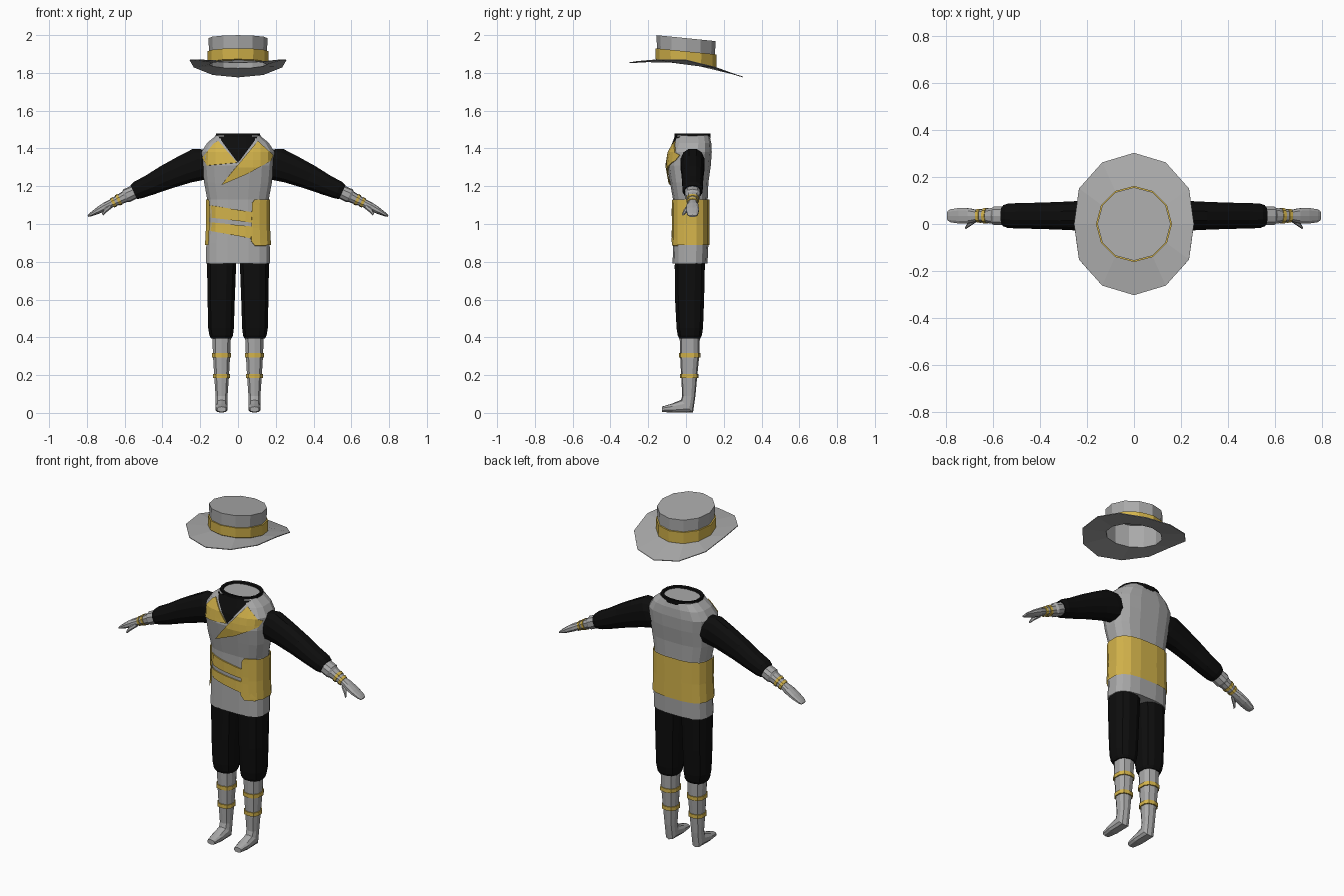
import bpy, bmesh, math
from mathutils import Vector
from mathutils.bvhtree import BVHTree

if "Cube" in bpy.data.objects:
    bpy.data.objects.remove(bpy.data.objects["Cube"])


def material(name, rgb):
    m = bpy.data.materials.new(name)
    m.diffuse_color = (*rgb, 1)
    m.use_nodes = True
    m.node_tree.nodes["Principled BSDF"].inputs["Base Color"].default_value = m.diffuse_color
    return m


GREY = material("grey cloth", (0.40, 0.40, 0.40))
GOLD = material("gold trim", (0.65, 0.45, 0.07))
BLACK = material("black cloth", (0.004, 0.004, 0.004))


def finish(name, bm, mat, mirror=False, normals=True):
    if normals:
        bmesh.ops.recalc_face_normals(bm, faces=bm.faces)
    me = bpy.data.meshes.new(name)
    bm.to_mesh(me)
    me.materials.append(mat)
    ob = bpy.data.objects.new(name, me)
    bpy.context.collection.objects.link(ob)
    if mirror:
        ob.modifiers.new("mirror", 'MIRROR')
    return ob


def loft(rings, n=12, power=2.0, start=True, end=True):
    """Skin a row of rings, each (centre, half axis u, half axis v)."""
    bm = bmesh.new()
    loops = []
    for c, u, v in rings:
        loop = []
        for i in range(n):
            a = 2 * math.pi * (i + 0.5) / n
            s, t = (math.copysign(abs(f) ** (2 / power), f) for f in (math.cos(a), math.sin(a)))
            loop.append(bm.verts.new(Vector(c) + Vector(u) * s + Vector(v) * t))
        loops.append(loop)
    for a, b in zip(loops, loops[1:]):
        for i in range(n):
            j = (i + 1) % n
            bm.faces.new((a[i], a[j], b[j], b[i]))
    if start:
        bm.faces.new(loops[0])
    if end:
        bm.faces.new(loops[-1])
    return bm


def flat(z, rx, front, back, x=0.0):
    return ((x, (front + back) / 2, z), (rx, 0, 0), (0, (back - front) / 2, 0))


def arm(x, z, thick, wide, y=0.035):
    return ((x, y, z), (0, wide, 0), (0.42 * thick, 0, 0.9 * thick))


# Vest
vest_bm = loft([flat(*r) for r in (
    (0.79, 0.172, -0.072, 0.115), (0.90, 0.170, -0.070, 0.120), (1.00, 0.163, -0.068, 0.116),
    (1.13, 0.165, -0.070, 0.116), (1.22, 0.182, -0.086, 0.120), (1.31, 0.190, -0.102, 0.133),
    (1.38, 0.197, -0.090, 0.138), (1.43, 0.165, -0.070, 0.135), (1.468, 0.118, -0.055, 0.125))],
    n=16, power=2.9)
bmesh.ops.recalc_face_normals(vest_bm, faces=vest_bm.faces)
surface = BVHTree.FromBMesh(vest_bm)
finish("vest", vest_bm, GREY)


def chest_plate(name, outline, mat, lift):
    """Flat outline in x and z, draped over the front of the vest."""
    bm = bmesh.new()
    bm.faces.new([bm.verts.new((x, 0, z)) for x, z in outline])
    for axis, first, count in (((1, 0, 0), -0.2, 11), ((0, 0, 1), 0.9, 16)):
        for i in range(count):
            bmesh.ops.bisect_plane(bm, geom=bm.verts[:] + bm.edges[:] + bm.faces[:],
                                   plane_co=Vector(axis) * (first + 0.04 * i), plane_no=axis)
    for v in bm.verts:
        hit = surface.ray_cast(Vector((v.co.x, -1, v.co.z)), Vector((0, 1, 0)))[0]
        v.co.y = (hit.y if hit else 0.0) - lift
    bm.normal_update()
    for f in bm.faces:
        if f.normal.y > 0:
            f.normal_flip()
    ob = finish(name, bm, mat, normals=False)
    mod = ob.modifiers.new("thickness", 'SOLIDIFY')
    mod.thickness, mod.offset = 0.007, -1


# Neck opening and lapels
chest_plate("shirt_front", [(-0.105, 1.464), (0.0, 1.325), (0.105, 1.464)], BLACK, 0.004)
chest_plate("left_lapel", [(-0.19, 1.35), (-0.165, 1.31), (-0.005, 1.325),
                           (-0.105, 1.44), (-0.13, 1.425)], GOLD, 0.007)
chest_plate("right_lapel", [(0.105, 1.44), (0.188, 1.365), (0.175, 1.335),
                            (0.05, 1.265), (-0.09, 1.205)], GOLD, 0.009)

# Sash strips across the belly
chest_plate("upper_sash", [(-0.155, 1.10), (-0.155, 1.035), (0.09, 1.005), (0.09, 1.06)], GOLD, 0.008)
chest_plate("lower_sash", [(-0.155, 1.01), (-0.155, 0.965), (0.09, 0.92), (0.09, 0.985)], GOLD, 0.008)

# Wide belt, open at the front
belt = loft([flat(z, rx, -0.078, 0.125) for z, rx in ((0.89, 0.177), (1.0, 0.171), (1.13, 0.173))],
            n=16, power=2.9, start=False, end=False)
bmesh.ops.delete(belt, context='FACES', geom=[
    f for f in belt.faces
    if f.calc_center_median().y < -0.03 and -0.15 < f.calc_center_median().x < 0.09])
finish("belt", belt, GOLD)
chest_plate("belt_end", [(0.07, 0.91), (0.09, 0.885), (0.15, 0.885), (0.15, 1.13),
                         (0.09, 1.13), (0.075, 1.11)], GOLD, 0.01)

# Collar with a sunken neck opening
finish("collar", loft([flat(1.452, 0.125, -0.062, 0.13), flat(1.478, 0.118, -0.062, 0.132),
                       flat(1.476, 0.105, -0.045, 0.115), flat(1.45, 0.095, -0.035, 0.105)],
                      n=16, power=2.3), BLACK)

# Sleeves
finish("sleeve", loft([arm(0.15, 1.325, 0.080, 0.064), arm(0.20, 1.318, 0.092, 0.066),
                       arm(0.28, 1.290, 0.080, 0.062), arm(0.38, 1.248, 0.068, 0.058),
                       arm(0.47, 1.205, 0.056, 0.056), arm(0.53, 1.180, 0.050, 0.054),
                       arm(0.552, 1.168, 0.042, 0.046)], power=2.3), BLACK, True)

# Gloves with thumb and wrist bands
finish("glove", loft([arm(0.53, 1.178, 0.036, 0.042), arm(0.59, 1.150, 0.038, 0.042),
                      arm(0.60, 1.144, 0.031, 0.035), arm(0.67, 1.109, 0.022, 0.025),
                      arm(0.70, 1.094, 0.022, 0.033), arm(0.74, 1.072, 0.018, 0.035),
                      arm(0.78, 1.050, 0.010, 0.029), arm(0.794, 1.042, 0.005, 0.020)],
                     n=10, power=2.4), GREY, True)
finish("thumb", loft([arm(0.675, 1.095, 0.013, 0.012, 0.018), arm(0.705, 1.070, 0.012, 0.011, -0.003),
                      arm(0.717, 1.050, 0.006, 0.006, -0.016)], n=6), GREY, True)
for i, (x, z, r) in enumerate(((0.632, 1.128, 0.032), (0.66, 1.114, 0.028))):
    finish(f"wrist_band_{i + 1}", loft([arm(x - 0.007, z + 0.0035, r, r + 0.003),
                                        arm(x + 0.007, z - 0.0035, r - 0.002, r + 0.001)],
                                       n=10, power=2.4), GOLD, True)

# Trouser legs
finish("trouser_leg", loft([flat(z, rx, f, b, x) for z, rx, f, b, x in (
    (0.86, 0.076, -0.055, 0.098, 0.084), (0.78, 0.079, -0.062, 0.102, 0.087),
    (0.60, 0.074, -0.060, 0.098, 0.089), (0.45, 0.070, -0.052, 0.092, 0.090),
    (0.41, 0.064, -0.046, 0.086, 0.089), (0.395, 0.056, -0.038, 0.078, 0.089))],
    power=2.5), BLACK, True)

# Boots, bending from the shin into the foot
X = 0.087
finish("boot", loft([flat(0.42, 0.052, -0.034, 0.074, X), flat(0.30, 0.047, -0.031, 0.070, X),
                     flat(0.20, 0.041, -0.026, 0.060, X), flat(0.09, 0.033, -0.020, 0.050, X),
                     ((X, 0.005, 0.035), (0.033, 0, 0), (0, 0.032, -0.034)),
                     ((X, -0.07, 0.025), (0.034, 0, 0), (0, 0.005, -0.024)),
                     ((X, -0.128, 0.019), (0.024, 0, 0), (0, 0, -0.014))],
                    n=10, power=2.5), GREY, True)
for i, (z, rx, f, b) in enumerate(((0.305, 0.053, -0.037, 0.076), (0.195, 0.047, -0.032, 0.066))):
    finish(f"boot_band_{i + 1}", loft([flat(z - 0.011, rx, f, b, X), flat(z + 0.011, rx, f, b, X)],
                                      n=10, power=2.5), GOLD, True)


# Hat: twelve-sided, tilted down towards the back
def hat_ring(r, z, slope):
    return [(r * math.sin(math.radians(30 * i)), r * math.cos(math.radians(30 * i)),
             z + slope * r * math.cos(math.radians(30 * i))) for i in range(12)]


def hat_part(name, rings, mat, cap=False):
    bm = bmesh.new()
    loops = [[bm.verts.new(p) for p in ring] for ring in rings]
    for a, b in zip(loops, loops[1:]):
        for i in range(12):
            bm.faces.new((a[i], a[(i + 1) % 12], b[(i + 1) % 12], b[i]))
    if cap:
        bm.faces.new(loops[-1])
    return finish(name, bm, mat)


heights = (1.78, 1.793, 1.833, 1.87, 1.872, 1.862, 1.855)
outer = [(0.255 * math.sin(a) * (1.06 if i % 6 in (1, 2, 4, 5) else 1), 0.303 * math.cos(a),
          heights[min(i, 12 - i)]) for i in range(12) for a in [math.radians(30 * i)]]
brim = hat_part("hat_brim", [hat_ring(0.152, 1.848, -0.13), outer], GREY)
brim.modifiers.new("thickness", 'SOLIDIFY').thickness = 0.004
hat_part("hat_crown", [hat_ring(0.152, 1.848, -0.13), hat_ring(0.156, 1.984, -0.10)], GREY, cap=True)
hat_part("hat_band", [hat_ring(0.154, 1.848, -0.13), hat_ring(0.161, 1.852, -0.13),
                      hat_ring(0.162, 1.914, -0.10), hat_ring(0.154, 1.914, -0.10)], GOLD)
